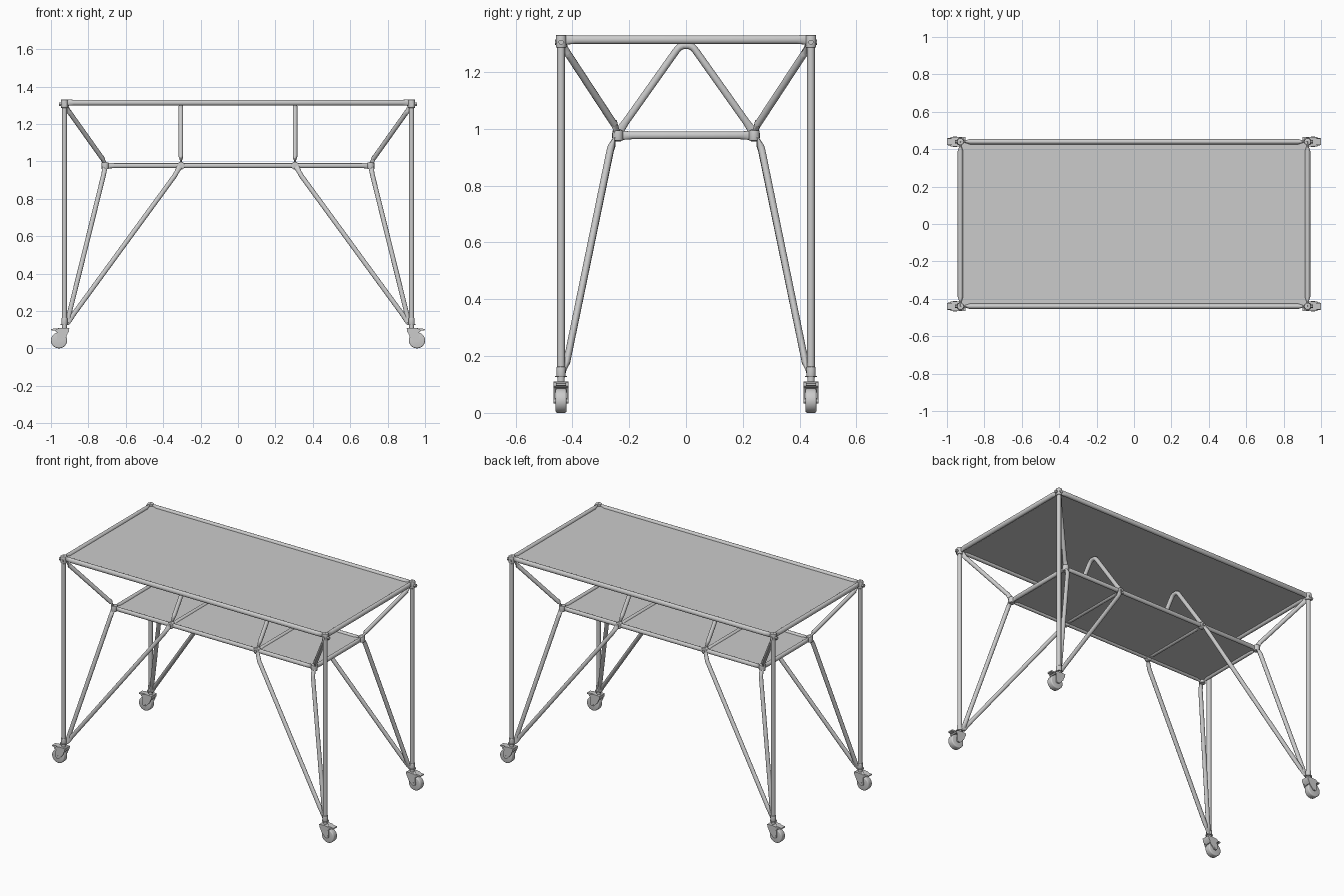
import bpy, bmesh, math
from mathutils import Vector, Matrix

if "Cube" in bpy.data.objects:
    bpy.data.objects.remove(bpy.data.objects["Cube"])

X, Y, ZT = 0.928, 0.44, 1.314      # upper frame corner
SX, SY, ZS = 0.71, 0.24, 0.977     # shelf corner
MX = 0.305                         # inner shelf node
SIDES = [(sx, sy) for sx in (-1, 1) for sy in (-1, 1)]


def finish(name, bm, smooth=True):
    bmesh.ops.recalc_face_normals(bm, faces=bm.faces)
    me = bpy.data.meshes.new(name)
    bm.to_mesh(me)
    bm.free()
    ob = bpy.data.objects.new(name, me)
    bpy.context.collection.objects.link(ob)
    if smooth:
        bpy.ops.object.select_all(action='DESELECT')
        ob.select_set(True)
        bpy.context.view_layer.objects.active = ob
        bpy.ops.object.shade_smooth_by_angle(angle=math.radians(40))
    return ob


def tube(name, pts, r, flat, ends=(True, True), n=14):
    """Round tube along a path, pressed flat at its ends across the flat axis."""
    p = [Vector(v) for v in pts]
    a, b = (p[1] - p[0]).normalized(), (p[-2] - p[-1]).normalized()
    f0, f1 = [0.35 if e else 1 for e in ends]
    path = [(p[0], f0), (p[0] + a * 0.022, f0), (p[0] + a * 0.05, 1)]
    path += [(v, 1) for v in p[1:-1]]
    path += [(p[-1] + b * 0.05, 1), (p[-1] + b * 0.022, f1), (p[-1], f1)]
    bm = bmesh.new()
    rings = []
    for i, (c, f) in enumerate(path):
        d = (path[min(i + 1, len(path) - 1)][0] - path[max(i - 1, 0)][0]).normalized()
        nrm = Vector(flat)
        nrm = (nrm - d * nrm.dot(d)).normalized()
        u = d.cross(nrm)
        w = 1 if f == 1 else 1.15
        rings.append([bm.verts.new(c + u * (math.cos(t) * r * w) + nrm * (math.sin(t) * r * f))
                      for t in [2 * math.pi * k / n for k in range(n)]])
    for q, s in zip(rings, rings[1:]):
        for k in range(n):
            bm.faces.new((q[k], q[(k + 1) % n], s[(k + 1) % n], s[k]))
    bm.faces.new(rings[0])
    bm.faces.new(rings[-1])
    return finish(name, bm)


def cyl(name, c, r, h, axis='Z', n=20, bevel=0.0):
    bm = bmesh.new()
    bmesh.ops.create_cone(bm, cap_ends=True, segments=n, radius1=r, radius2=r, depth=h)
    if bevel:
        rim = [e for e in bm.edges if abs(e.verts[0].co.z - e.verts[1].co.z) < 1e-6]
        bmesh.ops.bevel(bm, geom=rim, offset=bevel, segments=3, affect='EDGES', profile=0.5)
    rot = {'Z': Matrix(), 'X': Matrix.Rotation(math.pi / 2, 4, 'Y'),
           'Y': Matrix.Rotation(math.pi / 2, 4, 'X')}[axis]
    bm.transform(Matrix.Translation(c) @ rot)
    return finish(name, bm)


def plate(name, outline, sx, y0, y1):
    """Outline in x-z, extruded between two y values, mirrored by sx."""
    bm = bmesh.new()
    f = bm.faces.new([bm.verts.new((sx * x, y0, z)) for x, z in outline])
    e = bmesh.ops.extrude_face_region(bm, geom=[f])
    bmesh.ops.translate(bm, vec=(0, y1 - y0, 0),
                        verts=[v for v in e['geom'] if isinstance(v, bmesh.types.BMVert)])
    return finish(name, bm)


def board(name, hx, hy, z):
    bm = bmesh.new()
    bmesh.ops.create_cube(bm, size=1)
    bm.transform(Matrix.Translation((0, 0, z)) @ Matrix.Diagonal((2 * hx, 2 * hy, 0.006, 1)))
    finish(name, bm, False)


# Panels
board("table_top", X, Y, ZT)
board("shelf_panel", SX, SY, ZS)

# Upper and lower frames
for s in (-1, 1):
    tube("top_long_rail", [(-X, s * Y, ZT), (X, s * Y, ZT)], 0.0148, (0, 1, 0))
    tube("top_end_rail", [(s * X, -Y, ZT), (s * X, Y, ZT)], 0.0148, (1, 0, 0))
    tube("shelf_long_rail", [(-SX, s * SY, ZS), (SX, s * SY, ZS)], 0.013, (0, 1, 0))
    tube("shelf_end_rail", [(s * SX, -SY, ZS), (s * SX, SY, ZS)], 0.0135, (1, 0, 0))
    tube("shelf_cross_bar", [(s * MX, -SY, ZS), (s * MX, SY, ZS)], 0.012, (0, 0, 1))
    # Bent strut between shelf and table top
    half = [(-0.24, 0.985), (-0.035, 1.274), (-0.024, 1.287), (-0.010, 1.293)]
    prof = half + [(-y, z) for y, z in reversed(half)]
    tube("peak_strut", [(s * MX, y, z) for y, z in prof], 0.0125, (1, 0, 0))

for sx, sy in SIDES:
    def m(x, y, z):
        return (sx * x, sy * y, z)

    # Legs and braces
    tube("leg", [m(X, Y, 0.125), m(X, Y, 1.328)], 0.0135, (1, 0, 0), (False, False))
    tube("corner_strut", [m(0.922, 0.433, 1.30), m(0.905, 0.418, 1.268),
                          m(0.725, 0.252, 1.015), m(SX, SY, 0.982)], 0.0125, (1, 1, 0))
    tube("outer_brace", [m(0.916, 0.430, 0.13), m(0.718, 0.266, 0.93),
                         m(0.709, 0.245, 0.985)], 0.0125, (0, 1, 0))
    tube("inner_brace", [m(0.910, 0.428, 0.14), m(0.337, 0.266, 0.925),
                         m(MX, 0.245, 0.985)], 0.0125, (0, 1, 0))

    # Joint sleeves and bolts
    cyl("corner_sleeve", m(X, Y, 1.308), 0.0185, 0.044, n=16, bevel=0.003)
    cyl("corner_bolt", m(0.942, Y, 1.305), 0.010, 0.03, 'X', 6)
    cyl("corner_bolt", m(X, 0.452, 1.305), 0.010, 0.02, 'Y', 6)
    cyl("shelf_corner_joint", m(SX, SY, ZS), 0.019, 0.036, n=16, bevel=0.003)
    cyl("shelf_node_joint", m(MX, SY, ZS), 0.021, 0.026, 'Y', 16, 0.003)
    cyl("shelf_node_bolt", m(MX, 0.254, ZS), 0.009, 0.012, 'Y', 6)
    cyl("foot_sleeve", m(X, Y, 0.145), 0.0165, 0.035, n=16, bevel=0.003)

    # Swivel caster
    cyl("caster_stem", m(X, Y, 0.112), 0.013, 0.04, n=16)
    cyl("caster_collar", m(X, Y, 0.128), 0.021, 0.004, n=16)
    cyl("caster_swivel", m(X, Y, 0.103), 0.023, 0.014, n=20, bevel=0.003)
    cy = sy * Y
    cyl("caster_wheel", m(0.957, Y, 0.043), 0.043, 0.038, 'Y', 28, 0.006)
    cyl("caster_axle", m(0.957, Y, 0.043), 0.010, 0.054, 'Y', 12)
    hood = [(0.902, 0.108), (0.905, 0.088), (0.922, 0.072), (0.945, 0.09),
            (0.972, 0.088), (0.980, 0.094), (0.962, 0.107), (0.935, 0.11)]
    plate("caster_hood", hood, sx, cy - 0.026, cy + 0.026)
    arm = [(0.905, 0.095), (0.918, 0.062), (0.945, 0.034), (0.962, 0.034),
           (0.968, 0.05), (0.966, 0.098)]
    for t in (-1, 1):
        plate("caster_fork", arm, sx, cy + t * 0.021, cy + t * 0.026)
    lever = [(0.955, 0.098), (0.975, 0.094), (0.998, 0.097), (0.999, 0.104), (0.958, 0.108)]
    plate("caster_brake", lever, sx, cy - 0.017, cy + 0.017)
